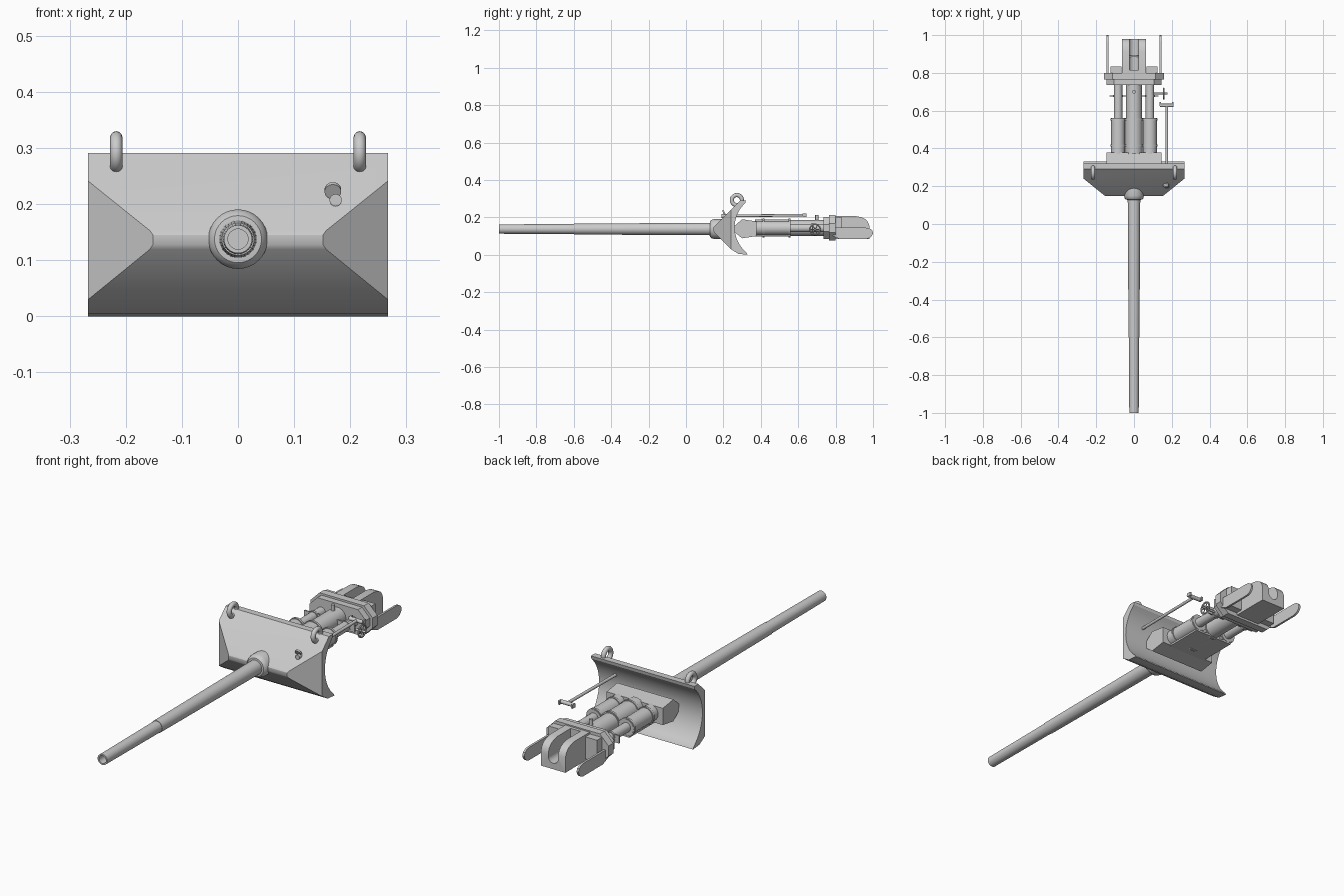
import bpy, bmesh, math
from mathutils import Vector, Matrix

if "Cube" in bpy.data.objects:
    bpy.data.objects.remove(bpy.data.objects["Cube"])

AXIS_Z = 0.1375
steel = bpy.data.materials.new("plain_grey")
steel.diffuse_color = (0.6, 0.6, 0.6, 1)
steel.use_nodes = True
steel.node_tree.nodes["Principled BSDF"].inputs["Base Color"].default_value = steel.diffuse_color


def finish(name, bm):
    bmesh.ops.recalc_face_normals(bm, faces=bm.faces)
    me = bpy.data.meshes.new(name)
    bm.to_mesh(me)
    bm.free()
    me.materials.append(steel)
    ob = bpy.data.objects.new(name, me)
    bpy.context.collection.objects.link(ob)
    return ob


def box(name, x0, x1, y0, y1, z0, z1):
    bm = bmesh.new()
    bmesh.ops.create_cube(bm, size=1)
    for v in bm.verts:
        v.co = Vector(((x0 + x1) / 2 + v.co.x * (x1 - x0),
                       (y0 + y1) / 2 + v.co.y * (y1 - y0),
                       (z0 + z1) / 2 + v.co.z * (z1 - z0)))
    return finish(name, bm)


def prism_bm(points, a, b, axis):
    """Extrude a 2D outline: axis x uses (y, z) points, axis y uses (x, z) points."""
    bm = bmesh.new()
    vs = [bm.verts.new((a, p, q) if axis == "x" else (p, a, q)) for p, q in points]
    face = bm.faces.new(vs)
    geo = bmesh.ops.extrude_face_region(bm, geom=[face])["geom"]
    d = Vector((b - a, 0, 0)) if axis == "x" else Vector((0, b - a, 0))
    bmesh.ops.translate(bm, vec=d, verts=[g for g in geo if isinstance(g, bmesh.types.BMVert)])
    return bm


def prism(name, points, a, b, axis):
    return finish(name, prism_bm(points, a, b, axis))


def lathe(name, profile, x=0.0, z=AXIS_Z, seg=32, closed=False):
    """Turn (radius, y) points around a line along y."""
    bm = bmesh.new()
    rings = []
    for r, y in profile:
        rings.append([bm.verts.new((x + r * math.cos(t), y, z + r * math.sin(t)))
                      for t in (2 * math.pi * i / seg for i in range(seg))])
    for a, b in zip(rings, rings[1:]):
        for i in range(seg):
            j = (i + 1) % seg
            bm.faces.new((a[i], a[j], b[j], b[i]))
    bm.faces.new(rings[0])
    bm.faces.new(rings[-1])
    return finish(name, bm)


def torus(name, centre, major, minor, nseg=28, mseg=12):
    """Ring lying in the y-z plane."""
    bm = bmesh.new()
    grid = []
    for i in range(nseg):
        t = 2 * math.pi * i / nseg
        row = []
        for j in range(mseg):
            p = 2 * math.pi * j / mseg
            r = major + minor * math.cos(p)
            row.append(bm.verts.new(Vector(centre) + Vector(
                (minor * math.sin(p), r * math.cos(t), r * math.sin(t)))))
        grid.append(row)
    for i in range(nseg):
        for j in range(mseg):
            a, b = grid[i], grid[(i + 1) % nseg]
            k = (j + 1) % mseg
            bm.faces.new((a[j], b[j], b[k], a[k]))
    return finish(name, bm)


def rod(name, p, q, r, seg=12):
    p, q = Vector(p), Vector(q)
    bm = bmesh.new()
    rot = (q - p).to_track_quat("Z", "Y").to_matrix().to_4x4()
    bmesh.ops.create_cone(bm, cap_ends=True, segments=seg, radius1=r, radius2=r,
                          depth=(q - p).length, matrix=Matrix.Translation((p + q) / 2) @ rot)
    return finish(name, bm)


def octagon(w, z0, z1, c):
    return [(-w + c, z0), (w - c, z0), (w, z0 + c), (w, z1 - c),
            (w - c, z1), (-w + c, z1), (-w, z1 - c), (-w, z0 + c)]


# Barrel with an open bore, slight steps and a taper
lathe("barrel", [(0.018, -0.7), (0.018, -1), (0.025, -1), (0.027, -0.6),
                 (0.029, -0.6), (0.033, 0.1), (0.034, 0.26)])
lathe("barrel_collar", [(0.033, 0.128), (0.042, 0.129), (0.049, 0.136), (0.053, 0.15),
                        (0.053, 0.2), (0.05, 0.24)])

# Mantlet: wedge nose with a hollow curved back, corners sliced off
arc = []
for i in range(17):
    t = math.radians(-48 + 96 * i / 16)
    arc.append((0.441 - 0.185 * math.cos(t) + 0.008 * (1 - i / 16), 0.143 + 0.18 * math.sin(t)))
outline = [(0.32, 0.291), (0.29, 0.291), (0.152, 0.153), (0.147, 0.145), (0.147, 0.128),
           (0.152, 0.119), (0.24, 0.03), (0.28, 0.005), (0.33, 0.0)] + arc
bm = prism_bm(outline, -0.267, 0.267, "x")
for s in (-1, 1):
    bmesh.ops.recalc_face_normals(bm, faces=bm.faces)
    cut = bmesh.ops.bisect_plane(bm, geom=bm.verts[:] + bm.edges[:] + bm.faces[:],
                                 plane_co=(s * 0.155, 0.15, 0), plane_no=(s * 0.09, -0.112, 0),
                                 clear_outer=True)
    edges = [e for e in cut["geom_cut"] if isinstance(e, bmesh.types.BMEdge)]
    bmesh.ops.holes_fill(bm, edges=edges)
finish("mantlet", bm)

# Lifting eyes
for s in (-1, 1):
    torus("lifting_eye", (s * 0.217, 0.272, 0.292), 0.027, 0.011)

# Sight opening with small cover, sight tube and brow rest
rod("sight_port", (0.174, 0.19, 0.207), (0.174, 0.25, 0.207), 0.011, 16)
rod("sight_cover", (0.169, 0.2, 0.222), (0.169, 0.207, 0.226), 0.015, 16)
rod("sight_tube", (0.174, 0.25, 0.208), (0.174, 0.625, 0.212), 0.007)
rod("brow_rest", (0.137, 0.628, 0.212), (0.208, 0.628, 0.212), 0.009)
for s in (-1, 1):
    box("brow_rest_tip", 0.172 + s * 0.034 - 0.004, 0.172 + s * 0.034 + 0.004,
        0.625, 0.645, 0.203, 0.221)

# Cradle block behind the mantlet
prism("cradle_block", [(0.24, 0.137), (0.3, 0.19), (0.378, 0.178), (0.378, 0.1), (0.3, 0.088)],
      -0.145, 0.145, "x")

# Recoil cylinders, thinner rods and the centre tube
lathe("centre_tube", [(0.046, 0.37), (0.046, 0.56), (0.043, 0.56), (0.043, 0.76)], z=0.143)
for s in (-1, 1):
    lathe("recoil_cylinder", [(0.037, 0.37), (0.037, 0.56), (0.022, 0.56), (0.022, 0.75)],
          x=s * 0.084, z=0.143, seg=24)
    for y in (0.415, 0.553):
        lathe("cylinder_band", [(0.041, y - 0.005), (0.041, y + 0.005)], x=s * 0.084, z=0.143, seg=24)
    lathe("rod_band", [(0.026, 0.672), (0.026, 0.682)], x=s * 0.084, z=0.143, seg=24)
for y in (0.415, 0.553):
    lathe("centre_band", [(0.05, y - 0.005), (0.05, y + 0.005)], z=0.143)
box("rod_bracket", -0.13, 0.13, 0.674, 0.68, 0.125, 0.161)
box("under_rail", -0.1, 0.1, 0.37, 0.56, 0.098, 0.106)

# Elevating handwheel with spokes
torus("handwheel", (0.158, 0.69, 0.135), 0.028, 0.004, 24, 8)
rod("handwheel_axle", (0.09, 0.69, 0.135), (0.178, 0.69, 0.135), 0.005)
for k in range(3):
    a = math.pi * k / 3
    d = Vector((0, math.cos(a), math.sin(a))) * 0.028
    c = Vector((0.158, 0.69, 0.135))
    rod("handwheel_spoke", c - d, c + d, 0.0025, 8)
rod("top_knob", (0, 0.7, 0.18), (0, 0.7, 0.213), 0.009)

# Breech flanges with chamfered corners
prism("front_flange", octagon(0.145, 0.085, 0.203, 0.04), 0.735, 0.768, "y")
prism("rear_flange", octagon(0.16, 0.075, 0.212, 0.045), 0.765, 0.8, "y")
for s in (-1, 1):
    box("flange_lug", s * 0.095 - 0.03, s * 0.095 + 0.03, 0.79, 0.835, 0.095, 0.198)

# Breech block with a round-bottomed loading slot
block = prism("breech_block", [(0.78, 0.085), (0.98, 0.085), (0.98, 0.155), (0.973, 0.175),
                               (0.96, 0.19), (0.94, 0.2), (0.91, 0.206), (0.78, 0.206)],
              -0.063, 0.063, "x")
slot = [(0.025, 0.25), (-0.025, 0.25)] + [
    (-0.025 * math.cos(math.pi * i / 12), AXIS_Z - 0.025 * math.sin(math.pi * i / 12))
    for i in range(13)]
cutter = prism("slot_cutter", slot, 0.815, 1.05, "y")
cutter.hide_render = True
cutter.hide_viewport = True
mod = block.modifiers.new("slot", "BOOLEAN")
mod.operation = "DIFFERENCE"
mod.solver = "EXACT"
mod.object = cutter
box("slot_lever", -0.025, 0.025, 0.885, 0.893, 0.125, 0.14)

# Recoil guard arms either side of the breech
arm = [(0.785, 0.1), (0.82, 0.085), (0.965, 0.085), (0.985, 0.092), (0.997, 0.106), (1.0, 0.118),
       (0.995, 0.132), (0.98, 0.142), (0.96, 0.145), (0.785, 0.145)]
for s in (-1, 1):
    prism("guard_arm", arm, s * 0.14 - 0.005, s * 0.14 + 0.005, "x")

# Smooth the round parts, keep hard edges
bpy.ops.object.select_all(action="DESELECT")
for ob in bpy.context.scene.objects:
    if ob.type == "MESH" and ob is not cutter:
        ob.select_set(True)
        bpy.context.view_layer.objects.active = ob
bpy.ops.object.shade_smooth_by_angle(angle=math.radians(32))
